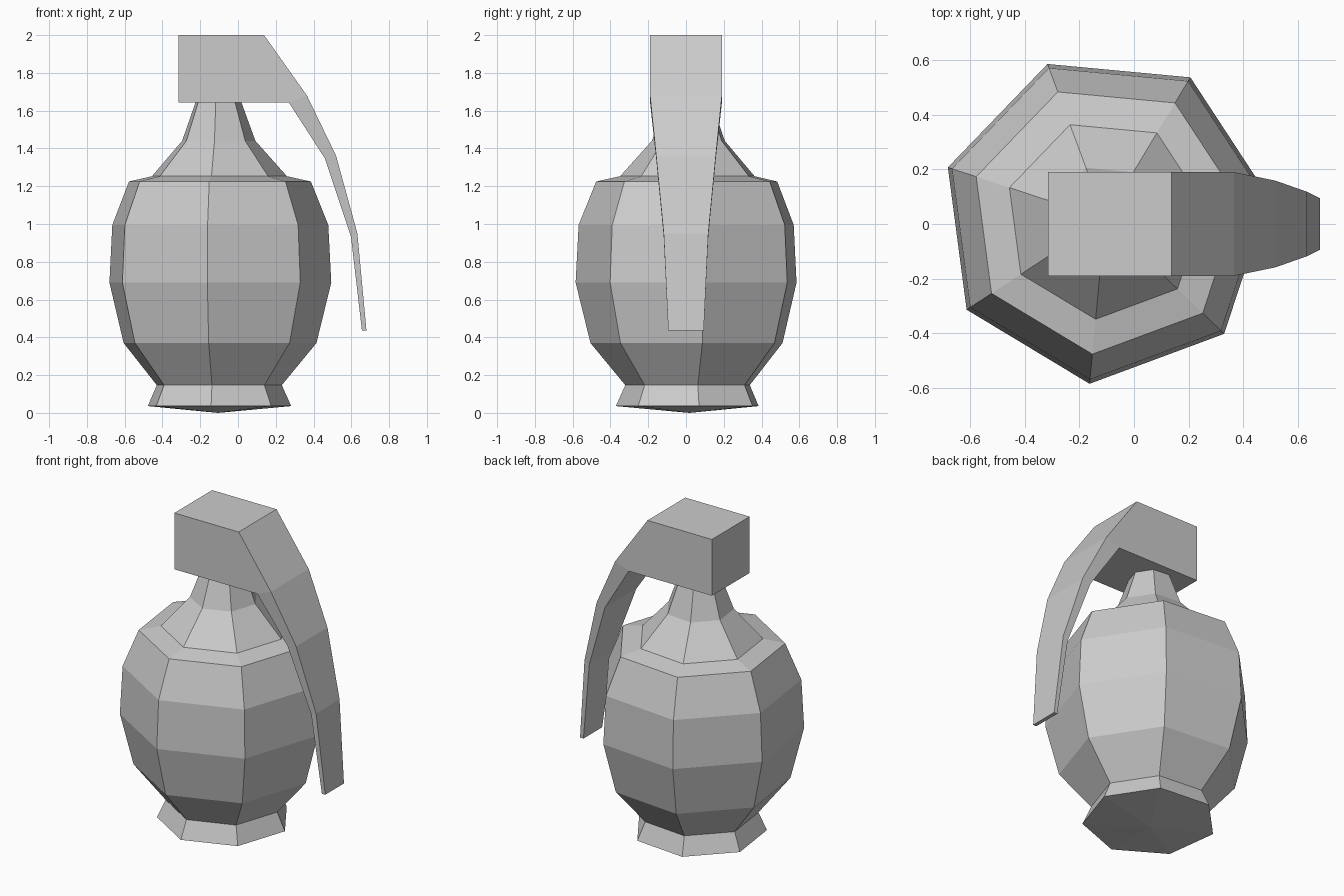
import bpy, bmesh, math

old = bpy.data.objects.get("Cube")
if old:
    bpy.data.objects.remove(old, do_unlink=True)

grey = bpy.data.materials.new("plain grey")
grey.use_nodes = True
grey.diffuse_color = (0.6, 0.6, 0.6, 1)
grey.node_tree.nodes["Principled BSDF"].inputs["Base Color"].default_value = (0.6, 0.6, 0.6, 1)


def loft(name, rings):
    """Join equal-length closed rings of points into a capped, flat-shaded solid."""
    bm = bmesh.new()
    loops = [[bm.verts.new(p) for p in ring] for ring in rings]
    for a, b in zip(loops, loops[1:]):
        n = len(a)
        for i in range(n):
            j = (i + 1) % n
            bm.faces.new((a[i], a[j], b[j], b[i]))
    bm.faces.new(loops[0])
    bm.faces.new(loops[-1])
    bmesh.ops.remove_doubles(bm, verts=bm.verts, dist=0.0001)
    bmesh.ops.recalc_face_normals(bm, faces=bm.faces)
    mesh = bpy.data.meshes.new(name)
    bm.to_mesh(mesh)
    bm.free()
    mesh.materials.append(grey)
    obj = bpy.data.objects.new(name, mesh)
    bpy.context.collection.objects.link(obj)
    return obj


SIDES = 7
CENTRE_X, CENTRE_Y = -0.106, 0.018
TURN = math.radians(7.5)


def ring(radius, z):
    """Seven-sided ring around the body axis."""
    angles = [TURN + math.tau * i / SIDES for i in range(SIDES)]
    return [(CENTRE_X + radius * math.cos(a), CENTRE_Y + radius * math.sin(a), z)
            for a in angles]


# Foot with a shallow point underneath, barrel, shoulder and neck
body_profile = [(0.0005, 0.0), (0.391, 0.036), (0.341, 0.147), (0.526, 0.37),
                (0.605, 0.69), (0.589, 0.995), (0.496, 1.225), (0.368, 1.253),
                (0.2, 1.44), (0.123, 1.65)]
loft("body", [ring(r, z) for r, z in body_profile])

# Head block running into the tapering lever: outer point, inner point, half width
lever_sections = [
    ((-0.315, 2.0), (-0.315, 1.642), 0.19),
    ((0.138, 2.0), (0.0, 1.642), 0.19),
    ((0.365, 1.68), (0.27, 1.642), 0.19),
    ((0.519, 1.362), (0.46, 1.347), 0.158),
    ((0.632, 0.95), (0.598, 0.934), 0.118),
    ((0.68, 0.437), (0.656, 0.437), 0.094),
]
loft("head_and_lever", [
    [(xo, -w, zo), (xo, w, zo), (xi, w, zi), (xi, -w, zi)]
    for (xo, zo), (xi, zi), w in lever_sections])
